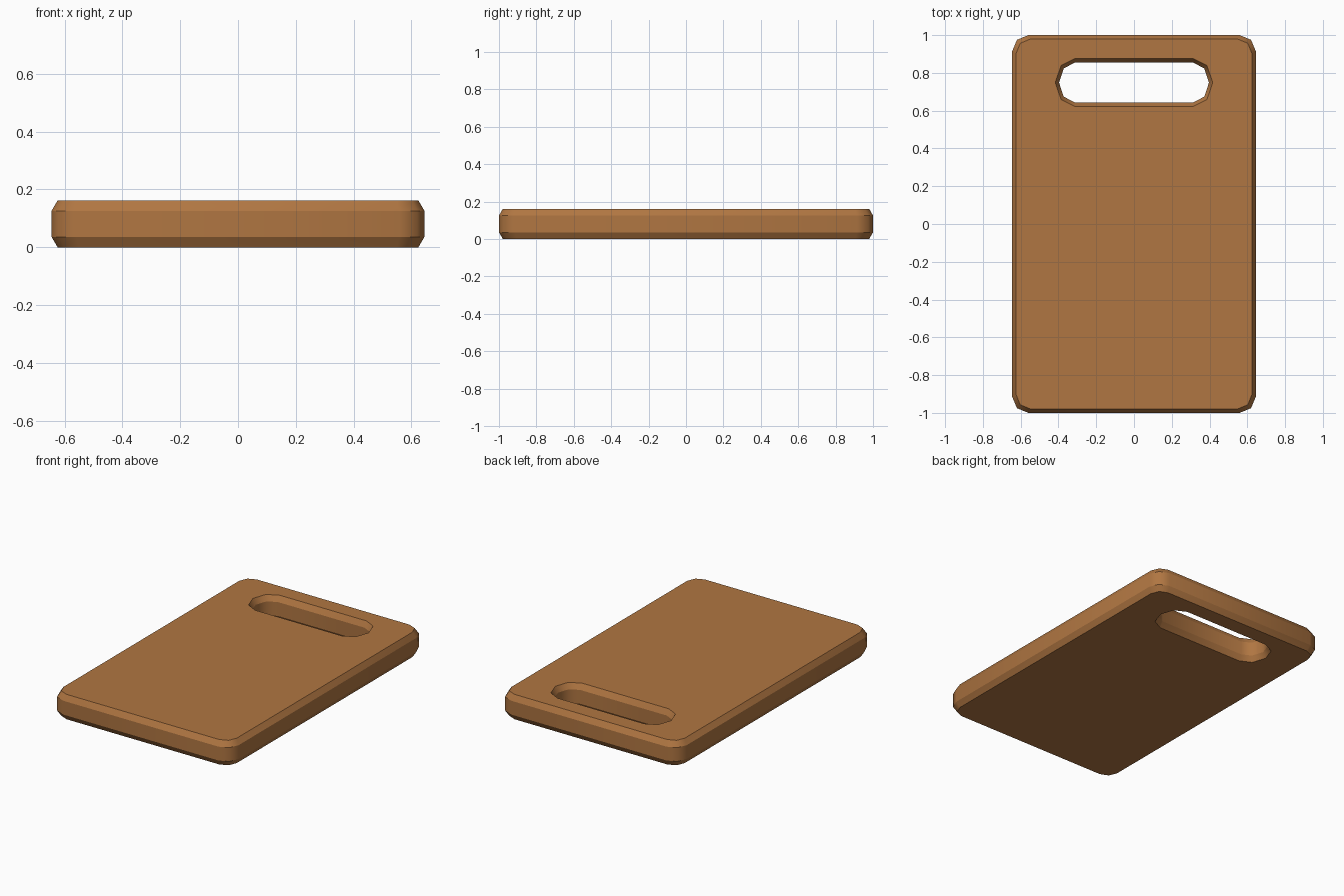
import bpy, bmesh, math

if "Cube" in bpy.data.objects:
    bpy.data.objects.remove(bpy.data.objects["Cube"])

H, C, INSET = 0.162, 0.036, 0.021   # thickness, chamfer height, chamfer inset


def rounded(hx, hy, rx, ry, steps, cy=0.0):
    """Counter-clockwise rounded rectangle outline."""
    pts = []
    for q, (sx, sy) in enumerate(((1, 1), (-1, 1), (-1, -1), (1, -1))):
        for i in range(steps + 1):
            a = math.pi / 2 * (q + i / steps)
            p = (sx * (hx - rx) + rx * math.cos(a), cy + sy * (hy - ry) + ry * math.sin(a))
            if not pts or math.dist(p, pts[-1]) > 1e-4:
                pts.append(p)
    if math.dist(pts[0], pts[-1]) < 1e-4:
        pts.pop()
    return pts


def wall(bm, narrow, wide):
    """Chamfered wall; returns its bottom and top rim edges."""
    levels = ((0, narrow), (C, wide), (H - C, wide), (H, narrow))
    rings = [[bm.verts.new((x, y, z)) for x, y in pts] for z, pts in levels]
    n = len(narrow)
    for a, b in zip(rings, rings[1:]):
        for i in range(n):
            j = (i + 1) % n
            bm.faces.new((a[i], a[j], b[j], b[i])).smooth = True
    loops = []
    for r in rings:
        edges = [bm.edges.get((r[i], r[(i + 1) % n])) for i in range(n)]
        for e in edges:
            e.smooth = False
        loops.append(edges)
    return loops[0], loops[3]


bm = bmesh.new()
# Outer board edge
outer = wall(bm, rounded(0.645 - INSET, 1 - INSET, 0.075, 0.075, 2),
             rounded(0.645, 1, 0.086, 0.086, 2))
# Handle slot, flaring outward at both faces
slot = wall(bm, rounded(0.417, 0.127, 0.105, 0.127, 2, 0.749),
            rounded(0.397, 0.106, 0.085, 0.106, 2, 0.749))
# Flat faces around the slot
for o, s in zip(outer, slot):
    bmesh.ops.triangle_fill(bm, edges=o + s, use_beauty=True)
bmesh.ops.recalc_face_normals(bm, faces=bm.faces)
flat = [e for e in bm.edges if len(e.link_faces) == 2 and e.calc_face_angle(0) < 1e-4
        and all(abs(f.normal.z) > 0.99 for f in e.link_faces)]
for e in flat:
    e.smooth = True

mesh = bpy.data.meshes.new("cutting_board")
bm.to_mesh(mesh)
bm.free()
board = bpy.data.objects.new("cutting_board", mesh)
bpy.context.collection.objects.link(board)

wood = bpy.data.materials.new("brown wood")
wood.diffuse_color = (0.434, 0.181, 0.054, 1)
wood.use_nodes = True
wood.node_tree.nodes["Principled BSDF"].inputs["Base Color"].default_value = wood.diffuse_color
mesh.materials.append(wood)
